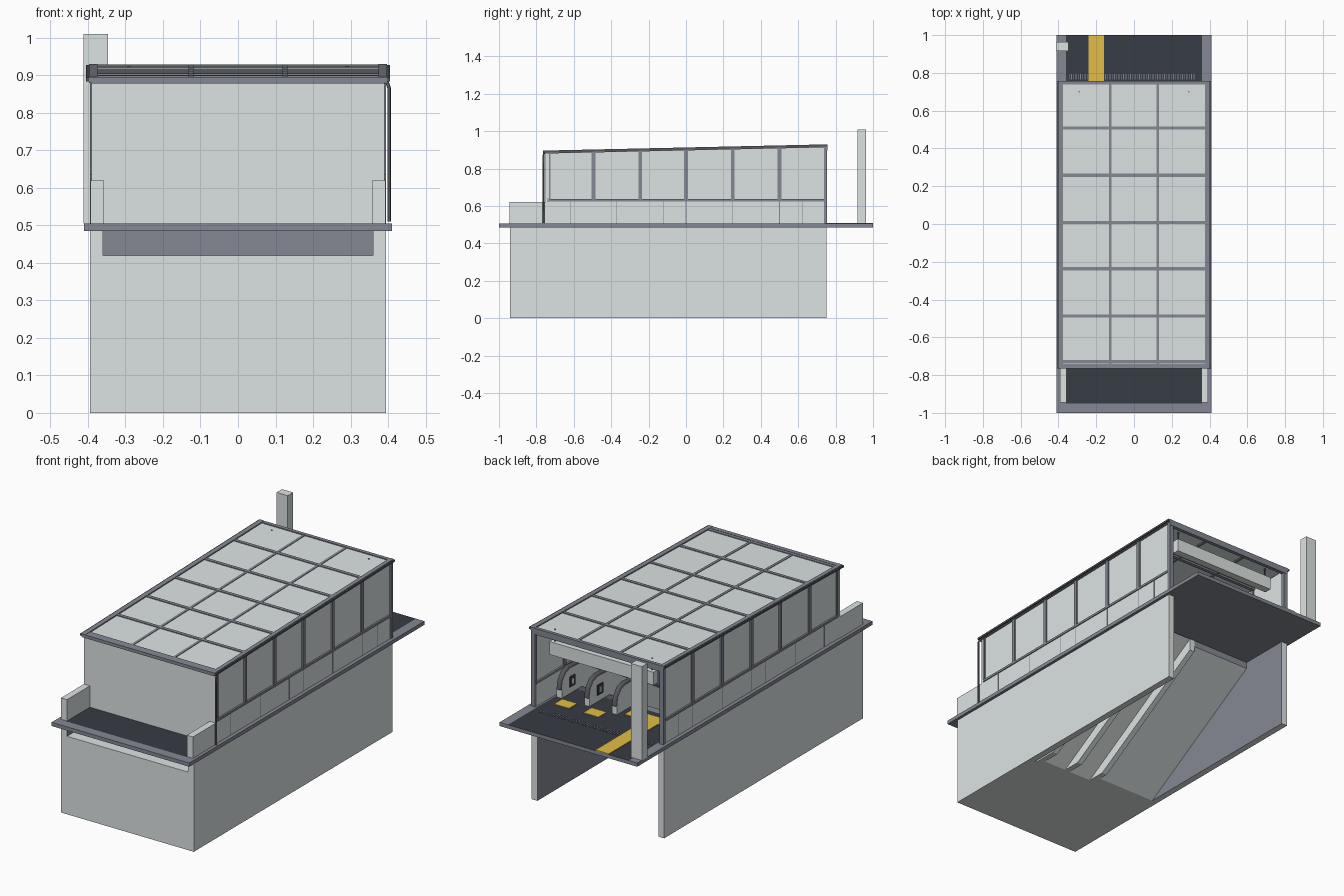
import bpy, bmesh

cube = bpy.data.objects.get("Cube")
if cube:
    bpy.data.objects.remove(cube)


def material(name, rgb):
    m = bpy.data.materials.new(name)
    m.use_nodes = True
    m.diffuse_color = (*rgb, 1)
    m.node_tree.nodes["Principled BSDF"].inputs["Base Color"].default_value = (*rgb, 1)
    return m


PALE = material("pale grey panel", (0.72, 0.77, 0.765))
GREY = material("steel grey", (0.235, 0.25, 0.295))
DARK = material("dark paving", (0.038, 0.045, 0.058))
CHAR = material("charcoal metal", (0.09, 0.095, 0.11))
YELLOW = material("tactile yellow", (0.77, 0.51, 0.06))


def prism(name, profile, x0, x1, mat, second=None, rule=None):
    """Extrude a closed (y, z) profile from x0 to x1; rule(normal) picks the second material."""
    bm = bmesh.new()
    face = bm.faces.new([bm.verts.new((x0, y, z)) for y, z in profile])
    new = bmesh.ops.extrude_face_region(bm, geom=[face])["geom"]
    bmesh.ops.translate(bm, vec=(x1 - x0, 0, 0),
                        verts=[v for v in new if isinstance(v, bmesh.types.BMVert)])
    bmesh.ops.recalc_face_normals(bm, faces=bm.faces)
    bm.normal_update()
    me = bpy.data.meshes.new(name)
    me.materials.append(mat)
    if second:
        me.materials.append(second)
        for f in bm.faces:
            f.material_index = int(rule(f.normal))
    bm.to_mesh(me)
    bm.free()
    ob = bpy.data.objects.new(name, me)
    bpy.context.collection.objects.link(ob)


def box(name, x, y, z, mat, *extra):
    prism(name, [(y[0], z[0]), (y[1], z[0]), (y[1], z[1]), (y[0], z[1])],
          x[0], x[1], mat, *extra)


def tube(name, points, radius, mat):
    cu = bpy.data.curves.new(name, "CURVE")
    cu.dimensions = "3D"
    cu.bevel_depth = radius
    cu.bevel_resolution = 1
    cu.use_fill_caps = True
    cu.materials.append(mat)
    sp = cu.splines.new("POLY")
    sp.points.add(len(points) - 1)
    for p, co in zip(sp.points, points):
        p.co = (*co, 1)
    ob = bpy.data.objects.new(name, cu)
    bpy.context.collection.objects.link(ob)


def roof_z(y):
    return 0.89 + (y + 0.76) * 0.022


def sloped(name, x, y, low, high, mat):
    """Bar that follows the roof pitch; low and high are measured from the roof line."""
    a, b = y
    prism(name, [(a, roof_z(a) + low), (b, roof_z(b) + low),
                 (b, roof_z(b) + high), (a, roof_z(a) + high)], x[0], x[1], mat)


def span(s, a, b):
    return tuple(sorted((s * a, s * b)))


def not_top(n):
    return n.z < 0.5


SLAB = (0.485, 0.505)
LOW, HIGH = (-0.36, 0.0), (0.47, 0.505)     # foot and head of the flights (y, z)

# Underground box
for s, side in ((1, "left"), (-1, "right")):
    box(side + "_pit_wall", span(s, 0.36, 0.395), (-0.94, 0.75), (0, SLAB[0]), PALE,
        GREY, lambda n, s=s: n.x * s < -0.5)
box("front_pit_wall", (-0.36, 0.36), (-0.94, -0.875), (0, 0.42), PALE)
box("front_lintel", (-0.36, 0.36), (-0.875, -0.84), (0.42, SLAB[0]), GREY)
box("pit_floor", (-0.36, 0.36), (-0.875, LOW[0]), (0, 0.015), PALE)

# Street level slab, paved on top
for s, side in ((1, "left"), (-1, "right")):
    box(side + "_kerb", span(s, 0.36, 0.41), (-1, 1), SLAB, GREY)
    box(side + "_front_parapet", span(s, 0.357, 0.393), (-0.945, -0.75), (0.505, 0.62), PALE)
box("front_kerb", (-0.36, 0.36), (-1, -0.95), SLAB, GREY)
box("front_paving", (-0.36, 0.36), (-0.95, -0.72), SLAB, DARK, GREY, not_top)
box("entrance_paving", (-0.36, 0.36), (HIGH[0], 1), SLAB, DARK, GREY, not_top)
for i in range(56):
    x = -0.345 + i * 0.012
    box("drain_bar", (x, x + 0.004), (0.765, 0.795), (0.505, 0.507), GREY)

# Tactile paving
box("guide_strip", (-0.24, -0.16), (0.58, 1), (0.505, 0.509), YELLOW)
for name, x, y in (("stair_pad", (-0.3, -0.04), (0.51, 0.58)),
                   ("inner_escalator_pad", (0.045, 0.135), (0.61, 0.68)),
                   ("outer_escalator_pad", (0.22, 0.31), (0.61, 0.68))):
    box(name, x, y, (0.505, 0.509), YELLOW)


# Stairs and escalators
def flight(name, x, mat, depth, steps=20):
    run, rise = (HIGH[0] - LOW[0]) / steps, HIGH[1] / steps
    pts = []
    for i in range(steps):
        y = LOW[0] + i * run
        pts += [(y, i * rise), (y, (i + 1) * rise)]
    pts += [HIGH, (HIGH[0], HIGH[1] - depth), (LOW[0] + depth * 1.4, 0)]
    prism(name, pts, x[0], x[1], mat, PALE, lambda n: n.z < -0.3)


flight("stairs", (-0.36, -0.01), GREY, 0.055)
flight("inner_escalator", (0.02, 0.155), CHAR, 0.022)
flight("outer_escalator", (0.185, 0.32), CHAR, 0.022)

TOP = [(-0.5, 0.13), (-0.36, 0.14), (0.44, 0.635), (0.53, 0.64),
       (0.565, 0.628), (0.592, 0.595), (0.6, 0.55)]
for x in (0.005, 0.17, 0.335):
    prism("balustrade", TOP + [(0.6, 0.505), (0.47, 0.505), (0.47, 0.42),
                               (-0.23, 0), (-0.5, 0)], x - 0.015, x + 0.015, PALE)
    tube("moving_handrail", [(x, y, z) for y, z in TOP], 0.015, CHAR)
for x in (0.155, 0.32):
    box("notice_plate", (x - 0.004, x), (0.488, 0.535), (0.54, 0.595), DARK)
    box("notice_symbol", (x - 0.006, x - 0.004), (0.504, 0.52), (0.553, 0.582), PALE)
tube("stair_handrail", [(-0.345, y, z) for y, z in TOP[:4]], 0.006, CHAR)

# Glazed side walls
MULLIONS = (-0.495, -0.245, 0.0, 0.25, 0.5)
SEAMS = (-0.62, -0.37, -0.12, 0.0, 0.25, 0.5, 0.625)
for s, side in ((1, "left"), (-1, "right")):
    box(side + "_plinth", span(s, 0.368, 0.39), (-0.75, 0.75), (0.505, 0.625), PALE)
    box(side + "_sill", span(s, 0.366, 0.395), (-0.735, 0.75), (0.624, 0.636), GREY)
    prism(side + "_glazing", [(-0.75, 0.636), (0.745, 0.636), (0.745, roof_z(0.745) - 0.008),
                              (-0.75, roof_z(-0.75) - 0.008)], *span(s, 0.376, 0.386), PALE)
    for y in SEAMS:
        box(side + "_plinth_seam", span(s, 0.39, 0.391), (y - 0.0015, y + 0.0015),
            (0.507, 0.624), GREY)
    for y in MULLIONS:
        box(side + "_mullion", span(s, 0.37, 0.394), (y - 0.01, y + 0.01),
            (0.636, roof_z(y) - 0.008), GREY)
    box(side + "_front_trim", span(s, 0.386, 0.391), (-0.732, -0.724),
        (0.636, roof_z(-0.73) - 0.008), GREY)
    box(side + "_back_post", span(s, 0.37, 0.394), (0.738, 0.755),
        (0.505, roof_z(0.75) - 0.008), GREY)
    sloped(side + "_eave_beam", span(s, 0.375, 0.397), (-0.765, 0.757), -0.01, 0.006, GREY)
    sloped(side + "_gutter", span(s, 0.397, 0.405), (-0.765, 0.757), -0.006, 0.004, CHAR)
box("front_glazing", (-0.391, 0.391), (-0.75, -0.74), (0.505, 0.885), PALE)

# Roof
sloped("roof_panel", (-0.376, 0.376), (-0.755, 0.75), -0.008, 0, PALE)
sloped("front_eave", (-0.39, 0.39), (-0.765, -0.74), -0.012, 0.005, GREY)
sloped("back_eave", (-0.39, 0.39), (0.738, 0.757), -0.028, 0.005, GREY)
for y in (-0.73,) + tuple(m + 0.008 for m in MULLIONS):
    sloped("roof_cross_bar", (-0.376, 0.376), (y - 0.009, y + 0.009), -0.018, 0.004, GREY)
for x in (-0.125, 0.125):
    sloped("roof_long_bar", (x - 0.007, x + 0.007), (-0.74, 0.738), -0.014, 0.003, GREY)

# Downpipe on the left front corner
tube("downpipe", [(0.388, -0.757, 0.884), (0.398, -0.76, 0.88), (0.403, -0.762, 0.865),
                  (0.403, -0.762, 0.51)], 0.005, CHAR)

# Hanging sign box and entrance pylon
box("sign_box", (-0.31, 0.31), (0.68, 0.72), (0.79, 0.86), PALE)
for x in (-0.29, 0.29):
    tube("sign_hanger", [(x, 0.7, 0.86), (x, 0.7, roof_z(0.7) + 0.003)], 0.004, CHAR)
box("entrance_pylon", (-0.412, -0.346), (0.917, 0.963), (0.505, 1.01), PALE)
